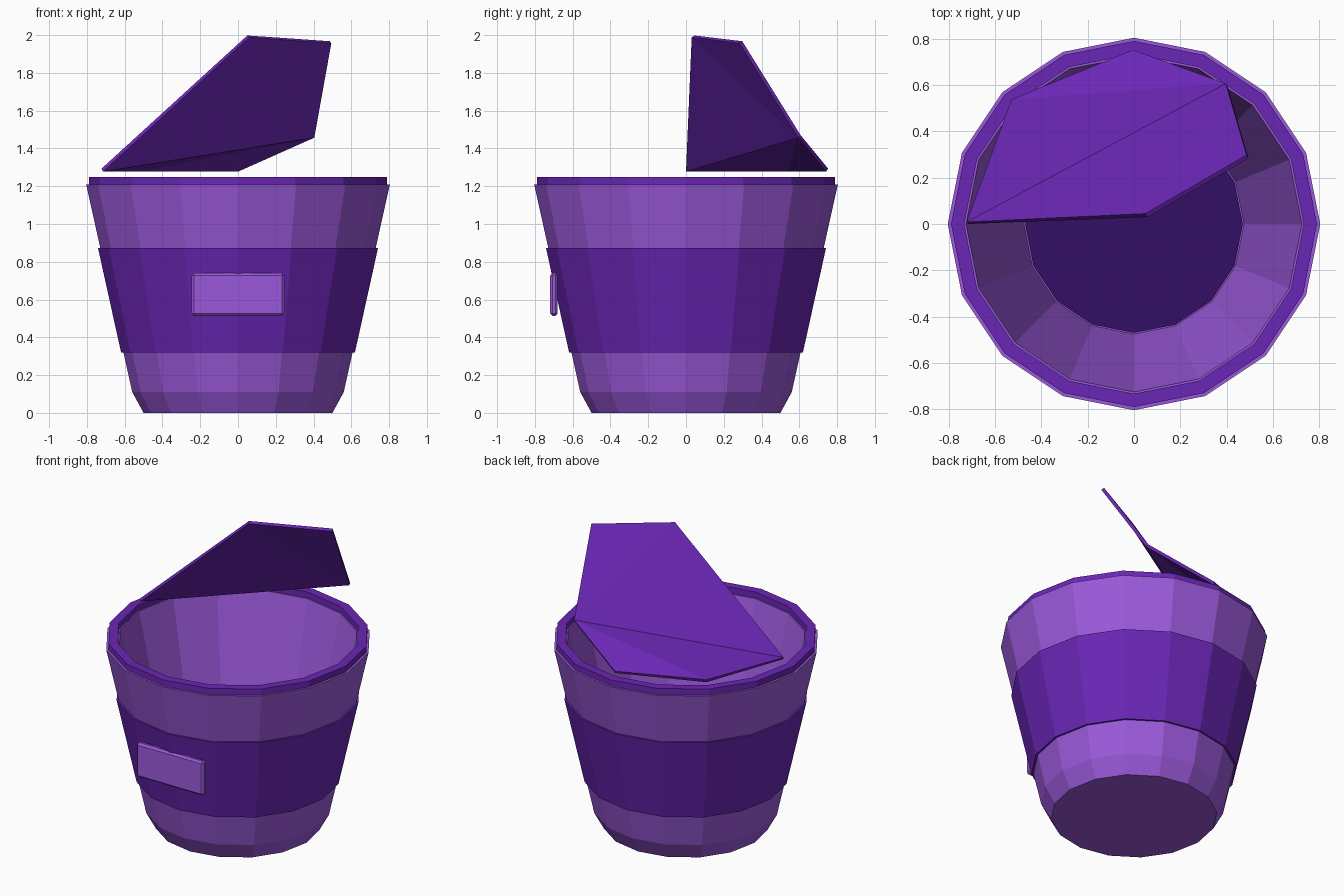
import bpy, bmesh, math

if "Cube" in bpy.data.objects:
    bpy.data.objects.remove(bpy.data.objects["Cube"])

SIDES = 16

def srgb(h):
    vals = [int(h[i:i + 2], 16) / 255 for i in (0, 2, 4)]
    return [c / 12.92 if c <= 0.04045 else ((c + 0.055) / 1.055) ** 2.4 for c in vals] + [1]

def material(name, h):
    m = bpy.data.materials.new(name)
    m.diffuse_color = srgb(h)
    m.use_nodes = True
    m.node_tree.nodes["Principled BSDF"].inputs["Base Color"].default_value = m.diffuse_color
    return m

light = material("light purple", "9B59DB")
mid = material("deep purple", "6A26B5")
dark = material("dark violet", "330F66")

def add_object(name, bm, mat):
    me = bpy.data.meshes.new(name)
    bm.to_mesh(me)
    bm.free()
    me.materials.append(mat)
    ob = bpy.data.objects.new(name, me)
    bpy.context.collection.objects.link(ob)
    return ob

def lathe(name, profile, mat, loop=False):
    """Spin (radius, z) points; closed profiles become rings, others are capped."""
    bm = bmesh.new()
    rings = [[bm.verts.new((r * math.cos(2 * math.pi * i / SIDES),
                            r * math.sin(2 * math.pi * i / SIDES), z))
              for i in range(SIDES)] for r, z in profile]
    pairs = list(zip(rings, rings[1:]))
    if loop:
        pairs.append((rings[-1], rings[0]))
    else:
        bm.faces.new(rings[0][::-1])
        bm.faces.new(rings[-1])
    for a, b in pairs:
        for i in range(SIDES):
            j = (i + 1) % SIDES
            bm.faces.new((a[i], a[j], b[j], b[i]))
    bmesh.ops.recalc_face_normals(bm, faces=bm.faces)
    return add_object(name, bm, mat)

# Tapered bucket body with thick wall and inner floor
lathe("bucket_body", [(0.50, 0), (0.56, 0.11), (0.804, 1.21), (0.725, 1.21), (0.475, 0.08)], light)
# Dark floor plate inside
lathe("inner_floor", [(0.47, 0.075), (0.47, 0.088)], dark)
# Wide band around the middle
lathe("middle_band", [(0.60, 0.32), (0.619, 0.32), (0.741, 0.872), (0.72, 0.872)], mid, True)
# Rim on top
lathe("rim", [(0.733, 1.205), (0.79, 1.205), (0.79, 1.25), (0.733, 1.25)], mid, True)

# Front label plate
bm = bmesh.new()
bmesh.ops.create_cube(bm, size=1)
for v in bm.verts:
    v.co = (v.co.x * 0.49, v.co.y * 0.04 - 0.699, v.co.z * 0.226 + 0.627)
bmesh.ops.bevel(bm, geom=bm.edges[:], offset=0.012, segments=1, affect='EDGES')
add_object("front_label", bm, light)

# Peeled-back, folded lid
bm = bmesh.new()
a, b, c, d, e, f = [bm.verts.new(p) for p in (
    (-0.715, 0.0, 1.277), (0.058, 0.03, 1.988), (0.494, 0.283, 1.957),
    (0.404, 0.594, 1.457), (0.0, 0.742, 1.277), (-0.525, 0.535, 1.277))]
for tri in ((a, b, d), (b, c, d), (a, d, f), (f, d, e)):
    bm.faces.new(tri)
lid = add_object("peeled_lid", bm, mid)
sol = lid.modifiers.new("thickness", 'SOLIDIFY')
sol.thickness = 0.02
sol.offset = 1
